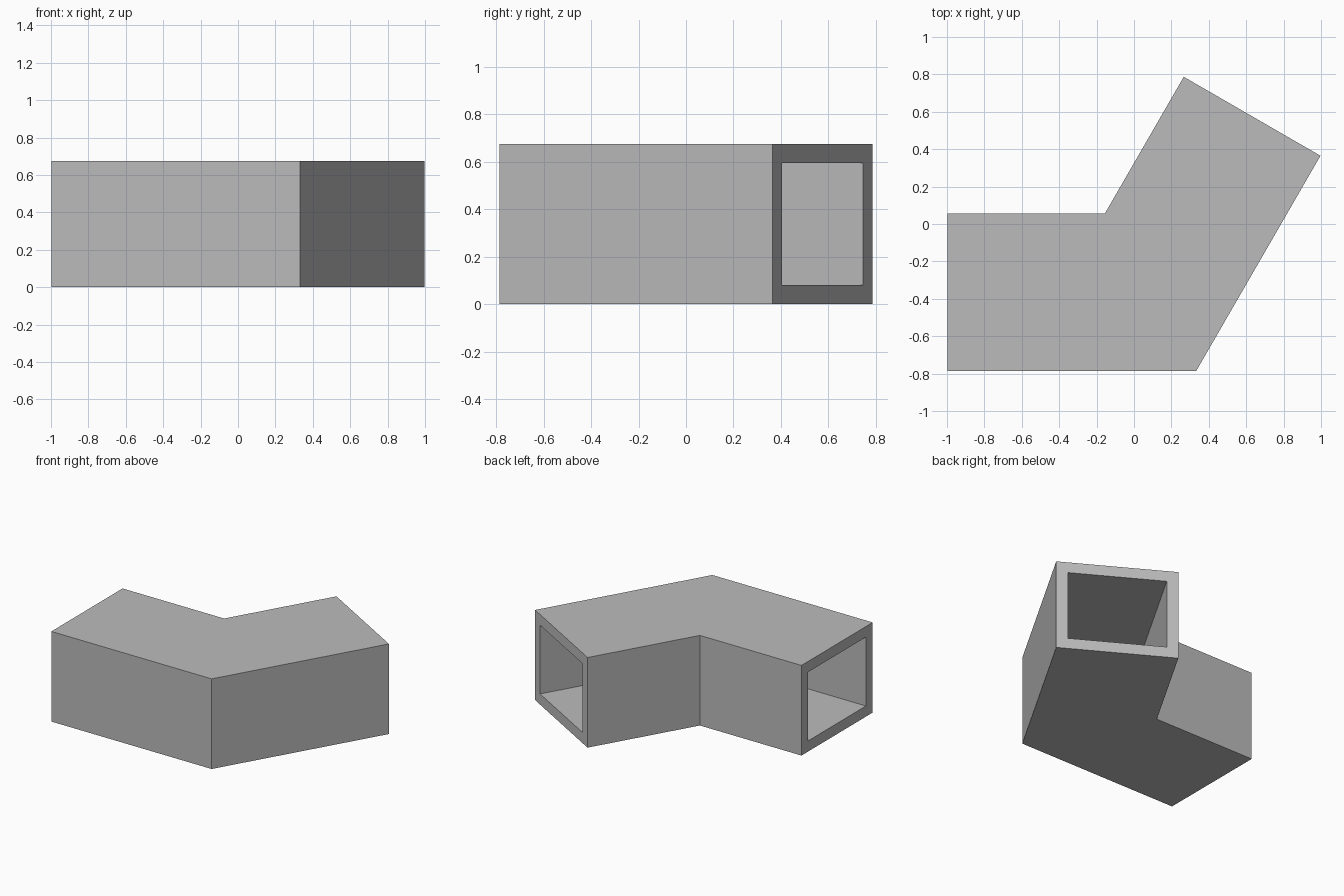
import bpy, bmesh
from math import radians, tan
from mathutils import Vector, Matrix

cube = bpy.data.objects.get("Cube")
if cube:
    bpy.data.objects.remove(cube, do_unlink=True)

WIDTH, HEIGHT, WALL = 0.844, 0.676, 0.08
ARM = 1.33            # length of each arm along the outside of the bend
BEND = radians(60)
CORNER = Vector((0.332, -0.787, 0))

# One grey for the whole duct
grey = bpy.data.materials.new("duct_grey")
grey.use_nodes = True
colour = (0.5, 0.5, 0.5, 1)
grey.diffuse_color = colour
grey.node_tree.nodes["Principled BSDF"].inputs["Base Color"].default_value = colour

# Stations: outside point of the bend and the vector across the full width
turn = Matrix.Rotation(BEND, 3, 'Z')
along, across = Vector((1, 0, 0)), Vector((0, WIDTH, 0))
miter = across - along * WIDTH * tan(BEND / 2)
stations = [(CORNER - along * ARM, across),
            (CORNER, miter),
            (CORNER + turn @ along * ARM, turn @ across)]

bm = bmesh.new()


def ring(base, span, inset):
    """Rectangular loop across the duct, inset by the wall thickness."""
    u, z = inset / WIDTH, inset
    return [bm.verts.new(base + span * s + Vector((0, 0, h)))
            for s, h in ((u, z), (1 - u, z), (1 - u, HEIGHT - z), (u, HEIGHT - z))]


def bridge(a, b):
    for i in range(4):
        j = (i + 1) % 4
        bm.faces.new((a[i], a[j], b[j], b[i]))


# Outer shell, inner channel and the two end rims
outer = [ring(p, s, 0) for p, s in stations]
inner = [ring(p, s, WALL) for p, s in stations]
for loops in (outer, inner):
    bridge(loops[0], loops[1])
    bridge(loops[1], loops[2])
for end in (0, 2):
    bridge(outer[end], inner[end])

# Merge the coplanar halves of the top and bottom into single flat faces
bmesh.ops.recalc_face_normals(bm, faces=bm.faces)
bmesh.ops.dissolve_limit(bm, angle_limit=radians(1), verts=bm.verts, edges=bm.edges)

mesh = bpy.data.meshes.new("angled_duct")
bm.to_mesh(mesh)
bm.free()
mesh.materials.append(grey)
duct = bpy.data.objects.new("angled_duct", mesh)
bpy.context.collection.objects.link(duct)
